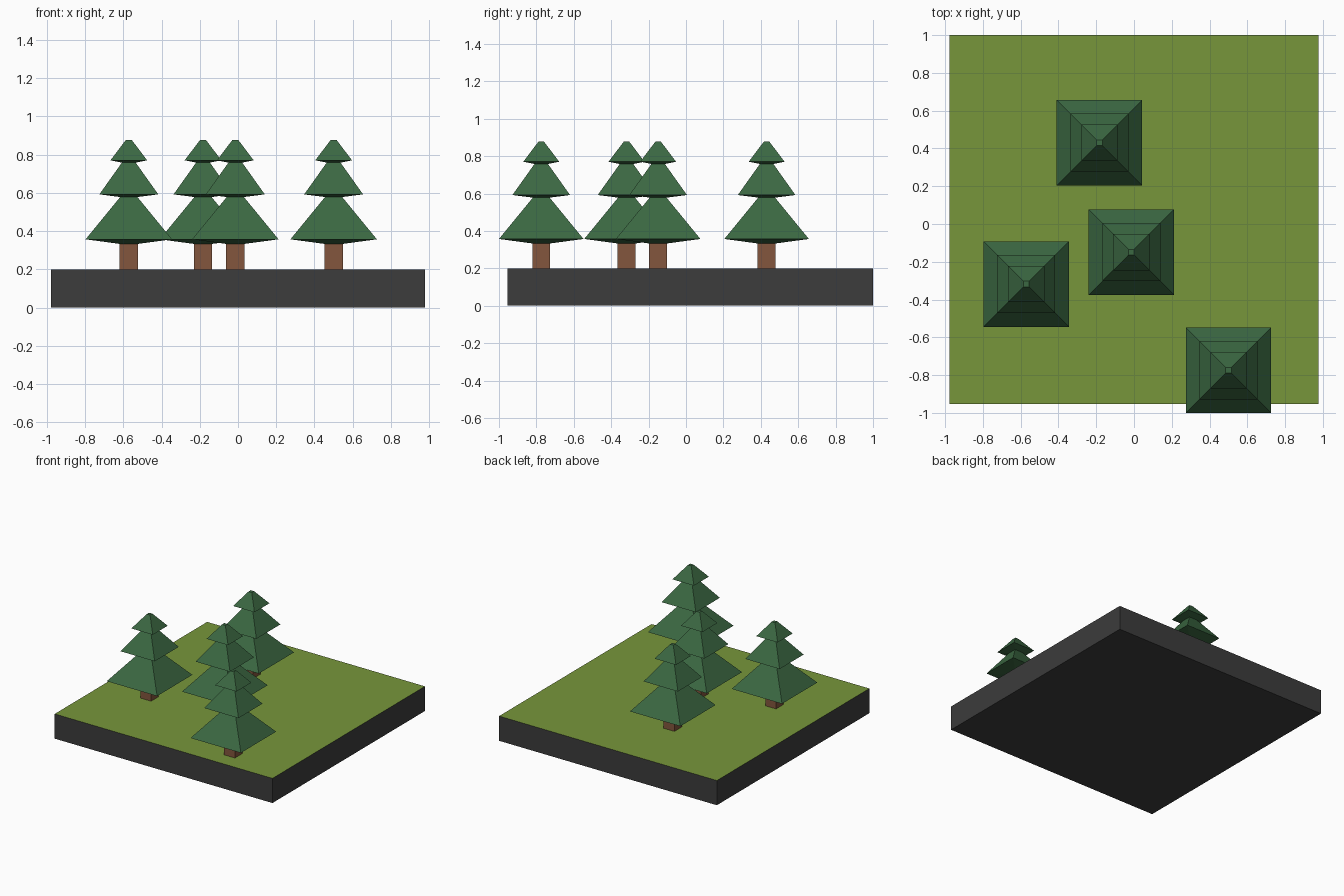
import bpy, bmesh
from mathutils import Matrix, Vector

if "Cube" in bpy.data.objects:
    bpy.data.objects.remove(bpy.data.objects["Cube"])


def srgb(r, g, b):
    lin = lambda c: (c / 255 / 12.92) if c < 11 else ((c / 255 + 0.055) / 1.055) ** 2.4
    return (lin(r), lin(g), lin(b), 1.0)


def material(name, rgb):
    m = bpy.data.materials.new(name)
    m.diffuse_color = srgb(*rgb)
    m.use_nodes = True
    m.node_tree.nodes["Principled BSDF"].inputs["Base Color"].default_value = m.diffuse_color
    return m


soil = material("dark_soil", (60, 60, 60))
grass = material("grass_green", (119, 150, 59))
bark = material("bark_brown", (131, 86, 61))
needles = material("pine_green", (59, 104, 66))


def add_object(name, bm, mats, location=(0, 0, 0)):
    bmesh.ops.recalc_face_normals(bm, faces=bm.faces)
    mesh = bpy.data.meshes.new(name)
    bm.to_mesh(mesh)
    bm.free()
    for m in mats:
        mesh.materials.append(m)
    ob = bpy.data.objects.new(name, mesh)
    ob.location = location
    bpy.context.collection.objects.link(ob)
    return ob


def square_loft(profile):
    """Stack square rings given as (half width, height) and cap both ends."""
    bm = bmesh.new()
    rings = [[bm.verts.new((sx * r, sy * r, z))
              for sx, sy in ((-1, -1), (1, -1), (1, 1), (-1, 1))]
             for r, z in profile]
    for a, b in zip(rings, rings[1:]):
        for i in range(4):
            j = (i + 1) % 4
            bm.faces.new((a[i], a[j], b[j], b[i]))
    bm.faces.new(rings[0][::-1])
    bm.faces.new(rings[-1])
    return bm


# Ground slab: dark sides, grass on the upward face
bm = square_loft([(0.977, 0.0), (0.977, 0.2)])
bm.normal_update()
for f in bm.faces:
    f.material_index = 1 if f.normal.z > 0.5 else 0
add_object("ground_slab", bm, [soil, grass], (0, 0.023, 0))

# Pine trees: square trunk and three flared tiers with sloped undersides
TRUNK = [(0.048, 0.2), (0.048, 0.333)]
TIERS = [(0.048, 0.333), (0.226, 0.357), (0.045, 0.578),
         (0.154, 0.592), (0.036, 0.758),
         (0.096, 0.77), (0.015, 0.877)]
SPOTS = [(-0.571, -0.318), (-0.183, 0.431), (-0.014, -0.149), (0.50, -0.774)]

for n, (x, y) in enumerate(SPOTS, 1):
    add_object(f"tree_trunk_{n}", square_loft(TRUNK), [bark], (x, y, 0))
    add_object(f"tree_foliage_{n}", square_loft(TIERS), [needles], (x, y, 0))
